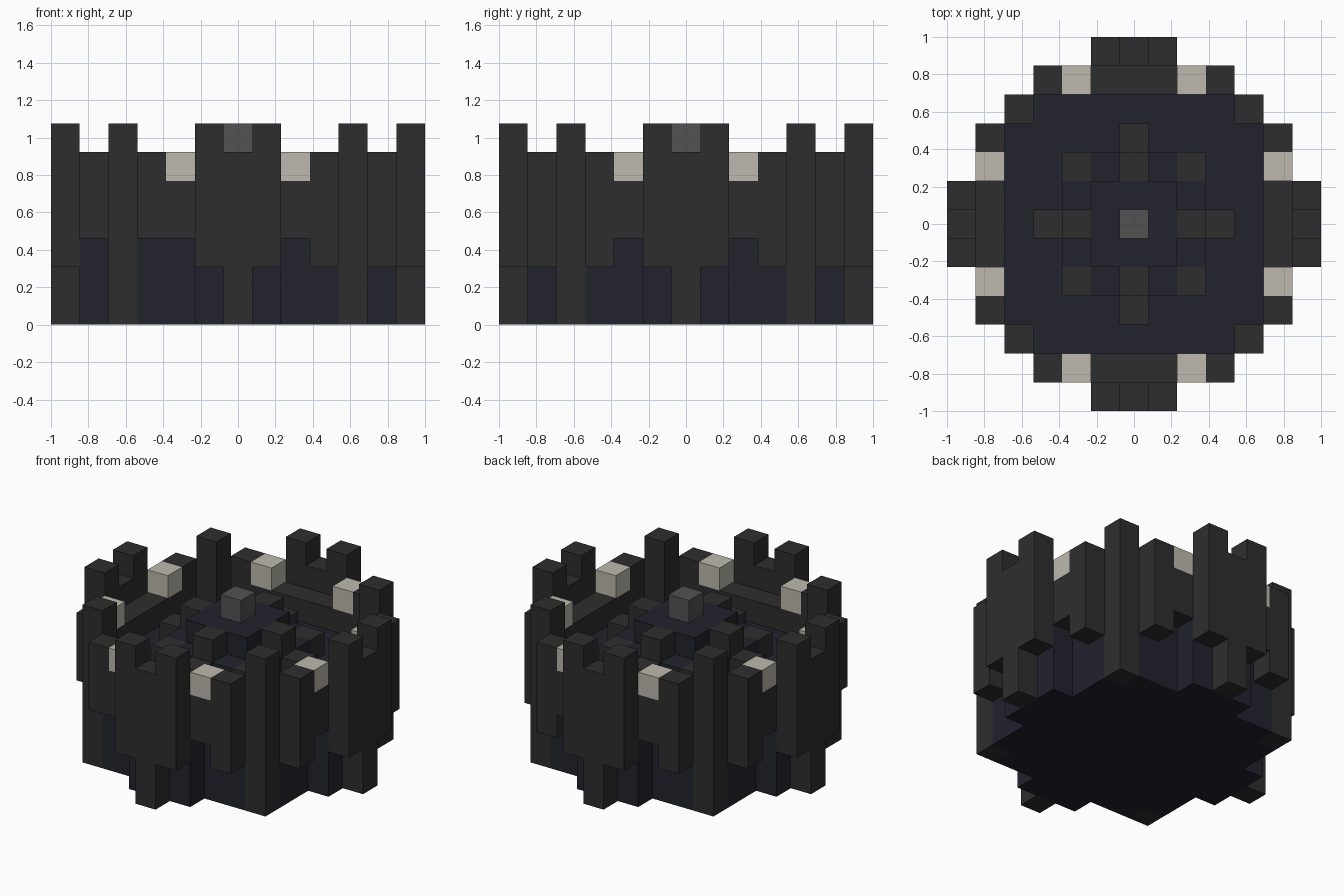
import bpy
import bmesh

U = 2 / 13  # size of one cube

if "Cube" in bpy.data.objects:
    bpy.data.objects.remove(bpy.data.objects["Cube"], do_unlink=True)


def material(name, rgb):
    mat = bpy.data.materials.new(name)
    mat.use_nodes = True
    color = (*rgb, 1)
    mat.diffuse_color = color
    mat.node_tree.nodes["Principled BSDF"].inputs["Base Color"].default_value = color
    return mat


CHARCOAL = material("charcoal", (0.027, 0.027, 0.027))
NAVY = material("dark_navy", (0.016, 0.016, 0.027))
GREY = material("mid_grey", (0.085, 0.085, 0.085))
BONE = material("pale_bone", (0.51, 0.485, 0.42))


def turn(x, y, quarters):
    for _ in range(quarters):
        x, y = -y, x
    return x, y


def prism(name, outline, z0, z1, mat):
    """Extrude an outline, given in cube units, from z0 to z1."""
    bm = bmesh.new()
    base = bm.faces.new([bm.verts.new((x * U, y * U, z0 * U)) for x, y in outline])
    top = bmesh.ops.extrude_face_region(bm, geom=[base])["geom"]
    verts = [v for v in top if isinstance(v, bmesh.types.BMVert)]
    bmesh.ops.translate(bm, verts=verts, vec=(0, 0, (z1 - z0) * U))
    bmesh.ops.recalc_face_normals(bm, faces=bm.faces)
    mesh = bpy.data.meshes.new(name)
    bm.to_mesh(mesh)
    bm.free()
    mesh.materials.append(mat)
    obj = bpy.data.objects.new(name, mesh)
    bpy.context.collection.objects.link(obj)
    return obj


def block(name, x, y, z0, z1, mat, wide=1, quarters=0):
    """A box one cube deep and some cubes wide, turned about the centre."""
    w = wide / 2
    corners = [(x - w, y - .5), (x + w, y - .5), (x + w, y + .5), (x - w, y + .5)]
    return prism(name, [turn(*c, quarters) for c in corners], z0, z1, mat)


def fourfold(points):
    return [turn(*p, q) for q in range(4) for p in points]


# Solid core: stepped base, inner floor, raised terrace and platform
prism("base", fourfold([(5.5, -1.5), (5.5, 1.5), (4.5, 1.5), (4.5, 3.5),
                        (3.5, 3.5), (3.5, 4.5), (1.5, 4.5)]), 0, 3, NAVY)
prism("inner_floor", fourfold([(4.5, -3.5), (4.5, 3.5), (3.5, 3.5)]), 3, 4, NAVY)
prism("terrace", fourfold([(2.5, -1.5), (2.5, 1.5), (1.5, 1.5)]), 4, 5, NAVY)
prism("platform", fourfold([(1.5, 1.5)]), 5, 6, NAVY)
block("centre_peg", 0, 0, 6, 7, GREY)

# Four identical sides
for q in range(4):
    block("wall_ledge", 0, -5, 3, 5, CHARCOAL, wide=3, quarters=q)
    block("wall_buttress", 0, -6, 0, 6, CHARCOAL, quarters=q)
    block("corner_tower", 4, -4, 0, 7, CHARCOAL, quarters=q)
    block("inner_step_high", 0, -2, 5, 6, CHARCOAL, quarters=q)
    block("inner_step_low", 0, -3, 4, 5, CHARCOAL, quarters=q)
    block("inner_corner_stone", 2, -2, 4, 5, CHARCOAL, quarters=q)
    for s in (-1, 1):
        block("merlon", s, -6, 2, 7, CHARCOAL, quarters=q)
        block("lamp_support", 2 * s, -5, 3, 5, CHARCOAL, quarters=q)
        block("lamp", 2 * s, -5, 5, 6, BONE, quarters=q)
        # The two panels beside the front right tower hang shorter
        px, py = turn(3 * s, -5, q)
        bottom = 3 if px < 0 and py < 0 else 2
        block("hanging_panel", 3 * s, -5, bottom, 6, CHARCOAL, quarters=q)
